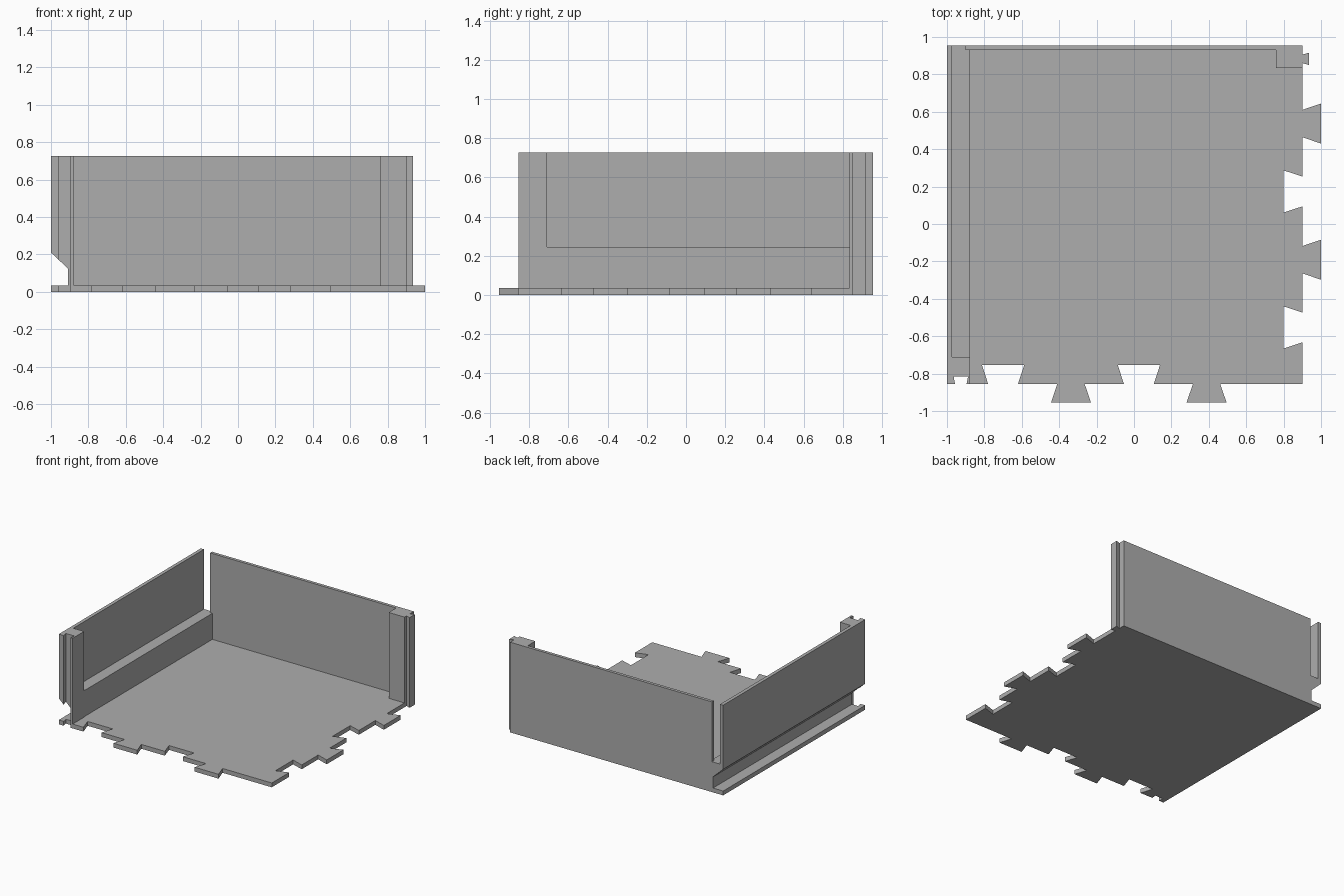
import bpy, bmesh, math
from mathutils import Vector

if "Cube" in bpy.data.objects:
    bpy.data.objects.remove(bpy.data.objects["Cube"])

H, T = 0.727, 0.035              # wall height, floor thickness
L, R, F, B = -1.0, 0.9, -0.855, 0.955   # body limits

grey = bpy.data.materials.new("grey plastic")
grey.diffuse_color = (0.42, 0.42, 0.42, 1)
grey.use_nodes = True
grey.node_tree.nodes["Principled BSDF"].inputs["Base Color"].default_value = grey.diffuse_color


def prism(name, pts, offset):
    """Closed solid: 3D outline swept along offset."""
    bm = bmesh.new()
    face = bm.faces.new([bm.verts.new(p) for p in pts])
    ext = bmesh.ops.extrude_face_region(bm, geom=[face], use_keep_orig=True)
    for v in (g for g in ext["geom"] if isinstance(g, bmesh.types.BMVert)):
        v.co += Vector(offset)
    bmesh.ops.recalc_face_normals(bm, faces=bm.faces)
    mesh = bpy.data.meshes.new(name)
    bm.to_mesh(mesh)
    bm.free()
    mesh.materials.append(grey)
    ob = bpy.data.objects.new(name, mesh)
    bpy.context.collection.objects.link(ob)
    return ob


def upright(name, outline, height):
    return prism(name, [(x, y, 0) for x, y in outline], (0, 0, height))


def box(name, x0, x1, y0, y1, height):
    return upright(name, [(x0, y0), (x1, y0), (x1, y1), (x0, y1)], height)


def combine(target, other, operation):
    mod = target.modifiers.new(operation, 'BOOLEAN')
    mod.operation, mod.solver, mod.object = operation, 'EXACT', other
    bpy.context.view_layer.objects.active = target
    bpy.ops.object.modifier_apply(modifier=mod.name)
    bpy.data.objects.remove(other)


def dovetail(centre, neck, wide, depth):
    """Four (along, out) points; negative depth makes a notch."""
    return [(centre - neck / 2, 0), (centre - wide / 2, depth),
            (centre + wide / 2, depth), (centre + neck / 2, 0)]


TAB, NOTCH = (0.146, 0.214, 0.1), (0.16, 0.225, -0.1)

# floor with interlocking edges on the front and right
outline = [(L, F)]
for c, shape in [(-0.7, NOTCH), (-0.337, TAB), (0.026, NOTCH), (0.388, TAB)]:
    outline += [(a, F - o) for a, o in dovetail(c, *shape)]
outline.append((R, F))
for c, shape in [(-0.553, NOTCH), (-0.191, TAB), (0.174, NOTCH), (0.537, TAB)]:
    outline += [(R + o, a) for a, o in dovetail(c, *shape)]
outline += [(R, B), (L, B)]
tray = upright("tray", outline, T)

# left wall: ledge inside, undercut groove outside
profile = [(L, H), (L, 0.21), (-0.91, 0.125), (-0.91, 0), (-0.88, 0),
           (-0.88, 0.245), (-0.972, 0.245), (-0.972, H)]
left_wall = prism("left_wall", [(x, F, z) for x, z in profile], (0, B - F, 0))

# front post closing the end of the left wall
post = [(L, H), (L, 0.21), (-0.91, 0.125), (-0.91, 0), (-0.876, 0), (-0.876, H)]
front_post = prism("front_post", [(x, F, z) for x, z in post], (0, 0.145, 0))

# back wall, its end post and the upright sliding key
back_wall = box("back_wall", -0.9, R, 0.93, B, H)
back_post = box("back_post", 0.76, R, 0.835, B, H)
key_shape = dovetail(0.883, 0.045, 0.066, 0.036)
key = upright("key", [(R - 0.02, 0.8605)] + [(R + o, a) for a, o in key_shape]
              + [(R - 0.02, 0.9055)], H)
for part in (left_wall, front_post, back_wall, back_post, key):
    combine(tray, part, 'UNION')

# upright keyway in the front post
slot = dovetail(-0.926, 0.062, 0.077, -0.04)
points = [(a, F - o) for a, o in slot]
points = [(points[0][0], F - 0.02)] + points + [(points[3][0], F - 0.02)]
cutter = prism("keyway", [(x, y, -0.1) for x, y in points], (0, 0, 1))
cutter.hide_render = True
combine(tray, cutter, 'DIFFERENCE')

# merge coplanar faces
bm = bmesh.new()
bm.from_mesh(tray.data)
bmesh.ops.remove_doubles(bm, verts=bm.verts, dist=1e-5)
bmesh.ops.dissolve_limit(bm, angle_limit=math.radians(0.5),
                         verts=bm.verts, edges=bm.edges)
bm.to_mesh(tray.data)
bm.free()
